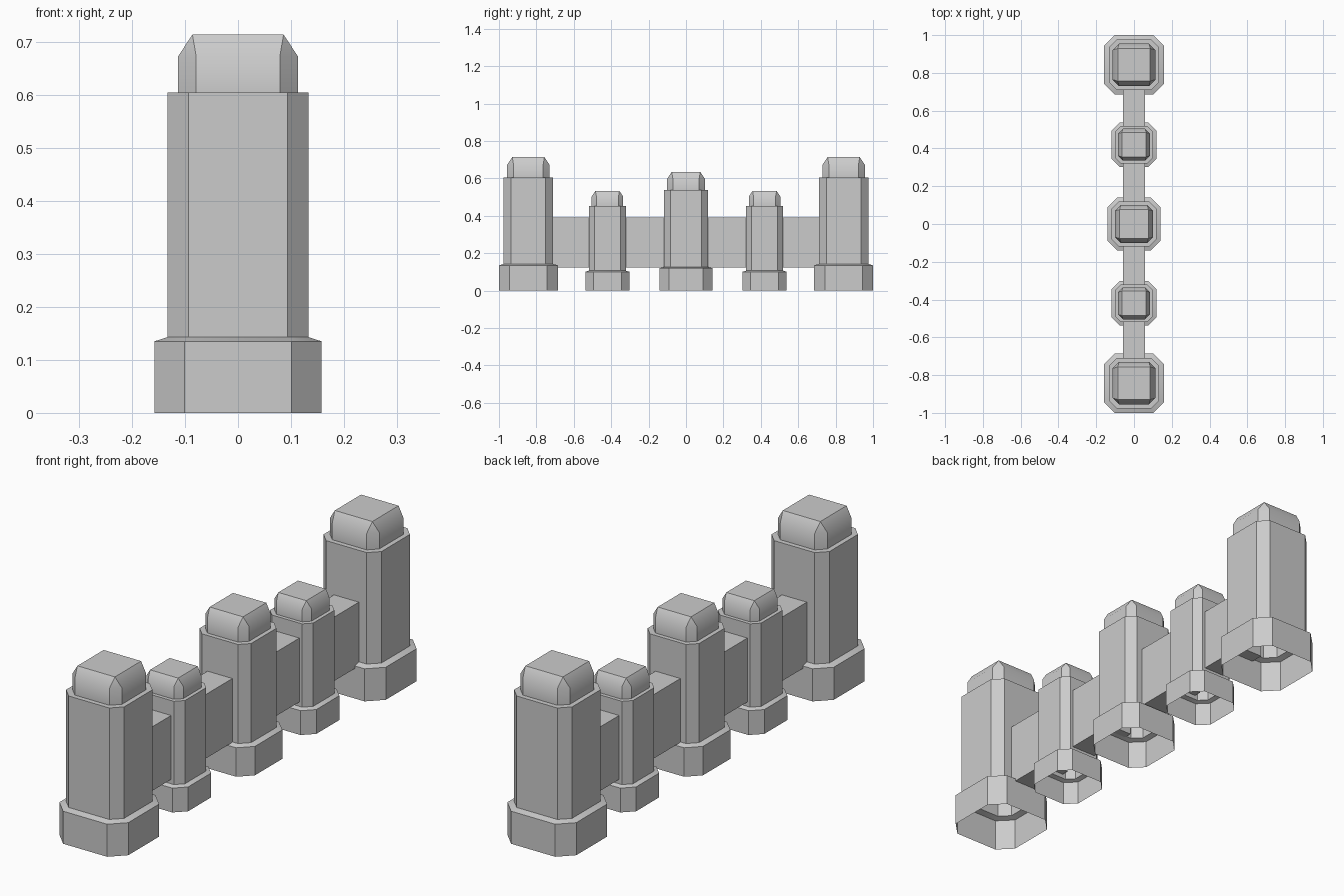
import bpy, bmesh, math

if "Cube" in bpy.data.objects:
    bpy.data.objects.remove(bpy.data.objects["Cube"])

stone = bpy.data.materials.new("light_grey_stone")
stone.diffuse_color = (0.6, 0.6, 0.6, 1)
stone.use_nodes = True
stone.node_tree.nodes["Principled BSDF"].inputs["Base Color"].default_value = stone.diffuse_color

# Post profile: half width, corner chamfer, height (for the tallest post)
PROFILE = [
    (0.158, 0.057, 0.000),   # base
    (0.158, 0.057, 0.135),
    (0.133, 0.040, 0.143),   # shaft
    (0.133, 0.040, 0.605),
    (0.113, 0.034, 0.605),   # cap
    (0.113, 0.034, 0.673),
    (0.086, 0.000, 0.714),
]


def finish(bm, name, loc):
    mesh = bpy.data.meshes.new(name)
    bm.to_mesh(mesh)
    bm.free()
    mesh.materials.append(stone)
    ob = bpy.data.objects.new(name, mesh)
    ob.location = loc
    bpy.context.collection.objects.link(ob)
    return ob


def ring(bm, h, c, z):
    k = h - c
    pts = [(h, -k), (h, k), (k, h), (-k, h), (-h, k), (-h, -k), (-k, -h), (k, -h)]
    return [bm.verts.new((x, y, z)) for x, y in pts]


def post(name, y, s):
    # Stacked chamfered squares, open at the bottom
    bm = bmesh.new()
    rings = [ring(bm, h * s, c * s, z * s) for h, c, z in PROFILE]
    for a, b in zip(rings, rings[1:]):
        for i in range(8):
            j = (i + 1) % 8
            bm.faces.new((a[i], a[j], b[j], b[i]))
    bm.faces.new(rings[-1])
    bmesh.ops.remove_doubles(bm, verts=bm.verts[:], dist=0.0001)
    ob = finish(bm, name, (0, y, 0))
    bpy.ops.object.select_all(action='DESELECT')
    ob.select_set(True)
    bpy.context.view_layer.objects.active = ob
    bpy.ops.object.shade_smooth_by_angle(angle=math.radians(40))


def wall(name, y0, y1):
    bm = bmesh.new()
    bmesh.ops.create_cube(bm, size=1)
    bmesh.ops.scale(bm, vec=(0.114, y1 - y0, 0.265), verts=bm.verts[:])
    finish(bm, name, (0, (y0 + y1) / 2, 0.2575))


# Posts: tall at the ends, medium in the middle, short between
post("middle_post", 0, 0.889)
for side, sign in (("front", -1), ("back", 1)):
    post(side + "_end_post", sign * 0.843, 1.0)
    post(side + "_short_post", sign * 0.42, 0.747)
    # Low walls joining the posts
    inner = sorted((sign * 0.09, sign * 0.35))
    outer = sorted((sign * 0.49, sign * 0.74))
    wall(side + "_inner_wall", *inner)
    wall(side + "_outer_wall", *outer)
